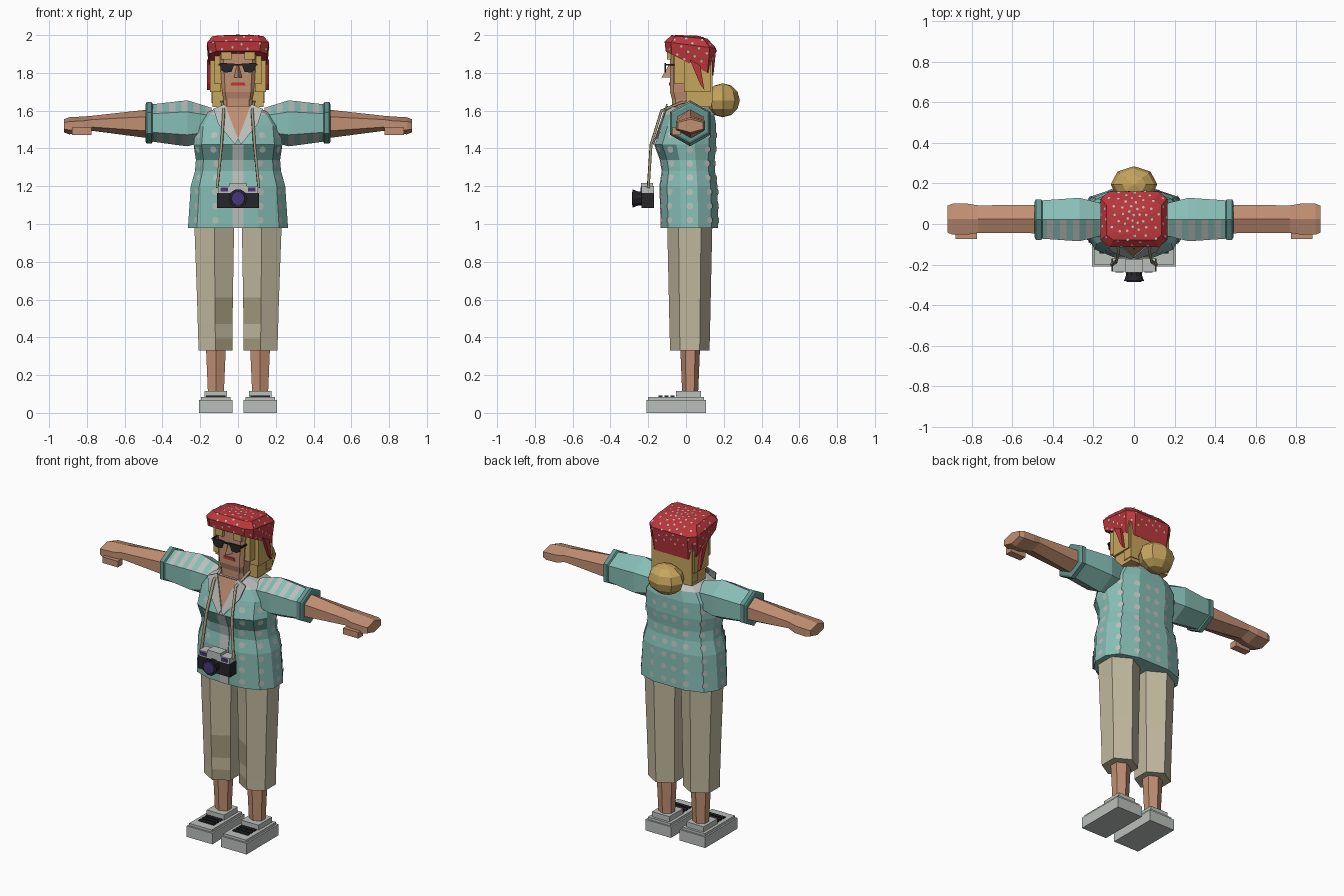
import bpy, bmesh, math
from mathutils import Vector
from mathutils.bvhtree import BVHTree

if "Cube" in bpy.data.objects:
    bpy.data.objects.remove(bpy.data.objects["Cube"])


def material(name, *srgb):
    m = bpy.data.materials.new(name)
    col = [(c / 255) ** 2.2 for c in srgb] + [1]
    m.diffuse_color = col
    m.use_nodes = True
    m.node_tree.nodes["Principled BSDF"].inputs["Base Color"].default_value = col
    return m


teal = material("teal cloth", 134, 188, 180)
dark_teal = material("dark teal", 98, 148, 142)
grey = material("light grey", 186, 191, 187)
skin = material("skin", 192, 142, 114)
khaki = material("khaki", 192, 183, 157)
dark_khaki = material("dark khaki", 163, 152, 124)
red = material("red", 186, 58, 62)
blond = material("blond", 198, 164, 94)
black = material("black", 42, 42, 46)
purple = material("purple", 72, 58, 122)


def finish(name, bm, mats, rule=None):
    bmesh.ops.recalc_face_normals(bm, faces=bm.faces)
    if rule:
        for f in bm.faces:
            f.material_index = rule(f.calc_center_median(), f.normal)
    me = bpy.data.meshes.new(name)
    bm.to_mesh(me)
    bm.free()
    for m in mats:
        me.materials.append(m)
    ob = bpy.data.objects.new(name, me)
    bpy.context.collection.objects.link(ob)
    return ob


def loft(name, rings, mats, rule=None):
    """Skin a closed, capped tube over rings of points."""
    bm = bmesh.new()
    loops = [[bm.verts.new(p) for p in r] for r in rings]
    n = len(loops[0])
    for a, b in zip(loops, loops[1:]):
        for i in range(n):
            j = (i + 1) % n
            bm.faces.new((a[i], a[j], b[j], b[i]))
    bm.faces.new(loops[0])
    bm.faces.new(loops[-1])
    return finish(name, bm, mats, rule)


def box(name, x, y, z, mat):
    return loft(name, [[(x[0], y[0], h), (x[1], y[0], h), (x[1], y[1], h), (x[0], y[1], h)] for h in z], [mat])


def plate(name, pts, mat, depth=0.008):
    """Thin slab with its outline in front, thickened backwards."""
    return loft(name, [pts, [(x, y + depth, z) for x, y, z in pts]], [mat])


def ring(hw, yf, yb, zf, zb, quarter):
    """Symmetric outline from a quarter profile; height tilts front to back."""
    q = quarter + [(-x, y) for x, y in reversed(quarter)]
    q += [(-x, -y) for x, y in q]
    cy, hy = (yf + yb) / 2, (yb - yf) / 2
    return [(x * hw, cy + y * hy, zf + (zb - zf) * (y + 1) / 2) for x, y in q]


def hexagon(axis, at, cu, cv, ru, rv):
    """Hexagon with its points along v; axis x uses (y,z), axis z uses (x,y)."""
    pts = []
    for k in range(6):
        a = math.radians(90 + 60 * k)
        u, v = cu + ru * math.cos(a) / math.cos(math.pi / 6), cv + rv * math.sin(a)
        pts.append((at, u, v) if axis == "x" else (u, v, at))
    return pts


def dots(name, ob, rays, radius, mat):
    """Small flat discs where rays from inside leave the surface."""
    src = bmesh.new()
    src.from_mesh(ob.data)
    tree = BVHTree.FromBMesh(src)
    bm = bmesh.new()
    for origin, d in rays:
        p, n, _, _ = tree.ray_cast(Vector(origin), Vector(d))
        if p is None:
            continue
        n = n if n.dot(Vector(d)) > 0 else -n
        mat4 = n.to_track_quat("Z", "Y").to_matrix().to_4x4()
        mat4.translation = p + n * 0.003
        bmesh.ops.create_circle(bm, cap_ends=True, segments=6, radius=radius, matrix=mat4)
    src.free()
    me = bpy.data.meshes.new(name)
    bm.to_mesh(me)
    bm.free()
    me.materials.append(mat)
    bpy.context.collection.objects.link(bpy.data.objects.new(name, me))


# Shirt body
ROUND = [(1, .3), (.82, .76), (.41, 1)]
SQUARE = [(1, .75), (.75, 1)]
body = [(.98, .265, -.13, .17), (1.2, .25, -.137, .167), (1.28, .228, -.125, .153), (1.34, .223, -.135, .152),
        (1.42, .235, -.165, .16), (1.52, .225, -.132, .16), (1.58, .185, -.112, .15), (1.62, .1, -.1, .12)]


def shirt_rule(c, n):
    if c.z > 1.58:
        return 1
    return 2 if 1.34 < c.z < 1.42 and n.y < -.3 else 0


shirt = loft("shirt", [ring(w, f, b, z, z, ROUND) for z, w, f, b in body], [teal, grey, dark_teal], shirt_rule)
rays = []
for row in range(7):
    for col in range(14):
        a = 2 * math.pi * col / 14
        if abs(col - 10.5) > 1:
            rays.append(((0, .02, 1.02 + row * .075), (math.cos(a), math.sin(a), 0)))
dots("shirt_dots", shirt, rays, .019, grey)
for (za, _, fa, _), (zb, _, fb, _) in zip(body[:4], body[1:5]):
    plate("placket", [(-.03, fa - .004, za), (.03, fa - .004, za), (.03, fb - .004, zb), (-.03, fb - .004, zb)], grey)


# Open neckline, on the sloping chest plane
def chest(x, z, lift):
    return (x, -.165 + .33 * (z - 1.42) - lift, z)


plate("chest_skin", [chest(-.08, 1.625, .004), chest(.08, 1.625, .004), chest(0, 1.45, .004)], skin)

# Head and neck
loft("neck", [ring(.078, -.075, .08, z, z, SQUARE) for z in (1.55, 1.72)], [skin])
loft("head", [ring(w, f, .11, z, z, [(1, .8), (.8, 1)]) for z, w, f in
              ((1.645, .075, -.07), (1.7, .085, -.085), (1.94, .1, -.085))], [skin])
loft("nose", [[(-s, -.08, z), (s, -.08, z), (0, y, z)] for s, y, z in
              ((.024, -.13, 1.775), (.008, -.092, 1.84))], [skin])
plate("mouth", [(-.04, -.09, 1.732), (.04, -.09, 1.732), (.035, -.09, 1.75), (-.035, -.09, 1.75)], red)
box("glasses_bridge", (-.03, .03), (-.112, -.104), (1.838, 1.846), black)
box("back_hair", (-.14, .14), (.08, .14), (1.64, 1.92), blond)

# Bun
bm = bmesh.new()
bmesh.ops.create_uvsphere(bm, u_segments=8, v_segments=6, radius=1)
for v in bm.verts:
    v.co = Vector((v.co.x * .115, .195 + v.co.y * .09, 1.655 + v.co.z * .09))
finish("hair_bun", bm, [blond])

# Headscarf
scarf = loft("headscarf", [ring(.153, -.108, .145, 1.915, 1.785, SQUARE), ring(.164, -.113, .16, 1.965, 1.93, SQUARE),
                           ring(.135, -.08, .115, 1.997, 1.98, SQUARE), ring(.08, -.05, .06, 2, 1.997, SQUARE)], [red])
rays = []
for i in range(110):
    h = -.3 + 1.3 * (i + .5) / 110
    a, r = i * 2.39996, math.sqrt(1 - h * h)
    rays.append(((0, .025, 1.895), (r * math.cos(a), r * math.sin(a), h)))
dots("headscarf_dots", scarf, rays, .007, grey)

# Camera and strap
box("camera_body", (-.11, .11), (-.235, -.17), (1.085, 1.165), black)
box("camera_top", (-.105, .105), (-.235, -.17), (1.165, 1.2), grey)
box("camera_finder", (-.045, .045), (-.238, -.175), (1.17, 1.217), grey)


def disc(y, r):
    return [(r * math.cos(k * math.pi / 5), y, 1.135 + r * math.sin(k * math.pi / 5)) for k in range(10)]


loft("camera_lens", [disc(-.23, .038), disc(-.255, .04), disc(-.282, .05)], [black])
loft("camera_glass", [disc(-.28, .038), disc(-.286, .036)], [purple])
strap = bpy.data.curves.new("camera_strap", "CURVE")
strap.dimensions, strap.bevel_depth, strap.bevel_resolution = "3D", .009, 0
half = [(.11, -.2, 1.19), (.087, -.185, 1.42), (.075, -.13, 1.6), (.085, -.02, 1.645), (.06, .1, 1.65)]
path = half + [(-x, y, z) for x, y, z in reversed(half)]
spline = strap.splines.new("POLY")
spline.points.add(len(path) - 1)
for pt, co in zip(spline.points, path):
    pt.co = (*co, 1)
strap.materials.append(dark_khaki)
bpy.context.collection.objects.link(bpy.data.objects.new("camera_strap", strap))

# Mirrored parts
for s, side in ((1, "left_"), (-1, "right_")):
    def sx(a, b):
        return sorted((s * a, s * b))

    # Collar flap and shoulder yoke
    plate(side + "collar", [chest(s * x, z, .011) for x, z in
                            ((.07, 1.635), (.13, 1.61), (.105, 1.53), (.015, 1.42), (0, 1.45))], grey)

    # Sleeve with stripes on its front slopes
    keys = [(.14, .075, 1.53, .085), (.27, .107, 1.533, .122), (.46, .094, 1.535, .098)]
    rings = []
    for i in range(11):
        x = .14 + .032 * i
        a, b = (keys[0], keys[1]) if x < .27 else (keys[1], keys[2])
        t = (x - a[0]) / (b[0] - a[0])
        ry, cz, rz = [p + (q - p) * t for p, q in zip(a[1:], b[1:])]
        rings.append(hexagon("x", s * x, .022, cz, ry, rz))

    def stripe(c, n):
        return int(n.y < -.1 and abs(n.z) > .3 and int((abs(c.x) - .14) / .032) % 2 == 0)
    loft(side + "sleeve", rings, [teal, grey], stripe)
    loft(side + "sleeve_cuff", [hexagon("x", s * x, .022, 1.535, ry, rz) for x, ry, rz in
                                ((.45, .09, .098), (.457, .1, .11), (.483, .1, .11), (.49, .088, .098))], [dark_teal])

    # Arm, hand and thumb
    loft(side + "arm", [hexagon("x", s * x, .024, cz, ry, rz) for x, ry, cz, rz in
                        ((.44, .07, 1.53, .08), (.77, .068, 1.533, .04), (.82, .076, 1.523, .046),
                         (.895, .076, 1.52, .045), (.92, .066, 1.52, .035))], [skin])
    box(side + "thumb", sx(.775, .88), (-.075, -.03), (1.472, 1.51), skin)

    # Trouser leg with darker patches on the inner front
    def patch(c, n):
        low = c.z < .4 or .47 < c.z < .61
        return int(low and n.y < -.2 and n.x * s < 0)
    loft(side + "trouser_leg", [hexagon("z", z, s * cx, .02, rx, ry) for z, cx, rx, ry in
                                ((.33, .12, .09, .105), (.395, .12, .0905, .106), (.47, .121, .092, .108),
                                 (.61, .122, .095, .111), (1.02, .126, .106, .12))], [khaki, dark_khaki], patch)
    loft(side + "shin", [hexagon("z", z, s * .117, .022, r, r) for z, r in ((.1, .042), (.36, .053))], [skin])

    # Shoe
    box(side + "shoe", sx(.03, .206), (-.21, .105), (0, .068), grey)
    box(side + "shoe_upper", sx(.04, .196), (-.2, .095), (.068, .083), grey)
    box(side + "shoe_collar", sx(.058, .178), (-.053, .08), (.08, .115), grey)
    for i in range(3):
        box(side + "lace", sx(.065, .17), (-.145 + i * .032, -.125 + i * .032), (.08, .091), black)

    # Hair, scarf tail and sunglasses
    box(side + "side_hair", sx(.09, .148), (-.01, .13), (1.7, 1.93), blond)
    box(side + "front_lock", sx(.088, .125), (-.06, 0), (1.74, 1.93), blond)
    box(side + "lower_hair", sx(.07, .135), (.0, .135), (1.62, 1.71), blond)
    box(side + "fringe", sx(.035, .09), (-.1, -.08), (1.87, 1.93), blond)
    loft(side + "scarf_tail", [[(s * x, y, z) for y, z in ((.02, 1.87), (.075, 1.84), (.097, 1.71), (.075, 1.74))]
                               for x in (.145, .165)], [red])
    plate(side + "sunglass_lens", [(s * x, -.114, z) for x, z in
                                   ((.018, 1.85), (.098, 1.852), (.09, 1.815), (.07, 1.802), (.035, 1.805))], black)
    box(side + "sunglass_arm", sx(.096, .104), (-.11, .0), (1.838, 1.848), black)
    box(side + "camera_window", sx(.052, .092), (-.24, -.232), (1.173, 1.193), purple)
